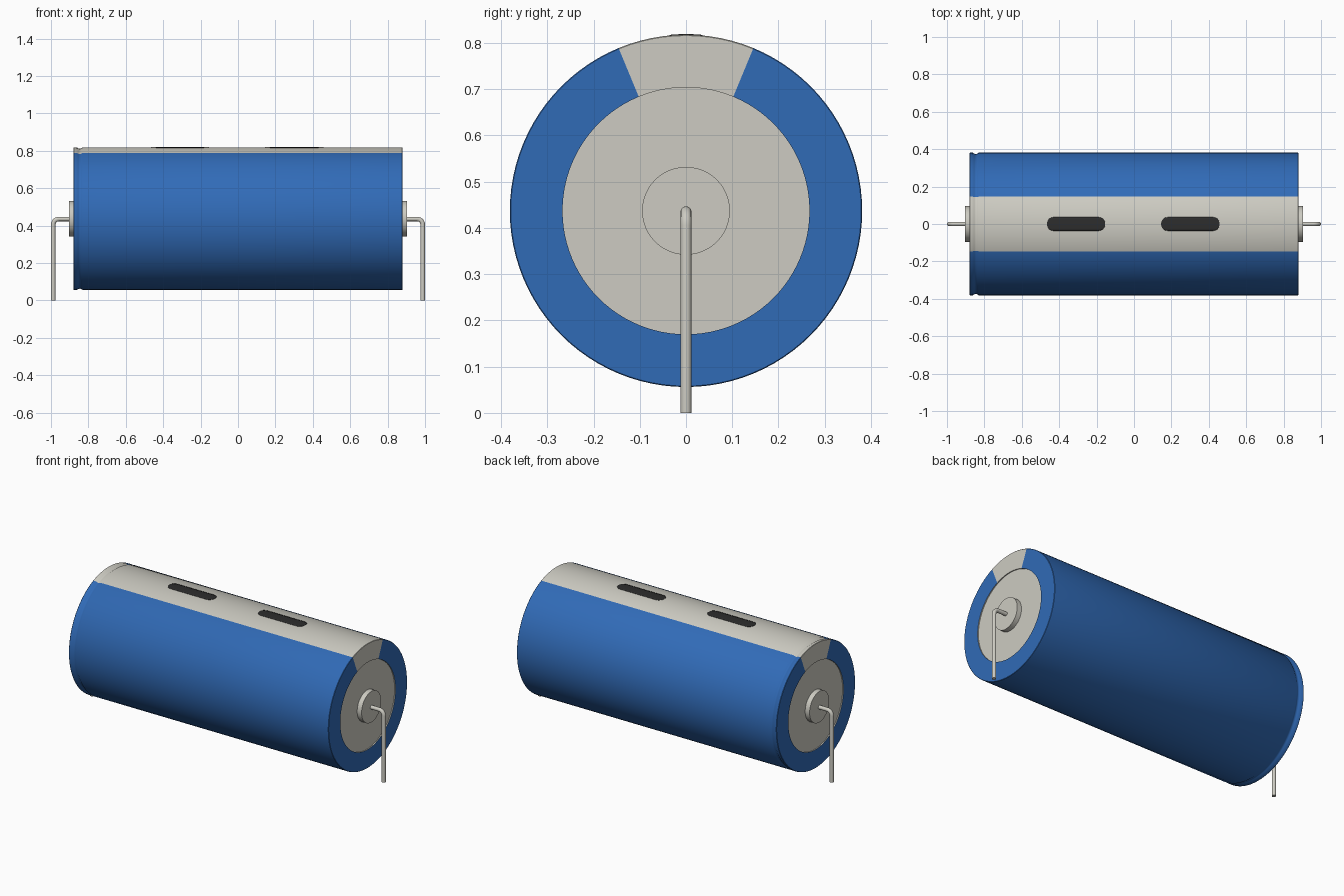
import bpy, bmesh, math
from mathutils import Vector

cube = bpy.data.objects.get("Cube")
if cube:
    bpy.data.objects.remove(cube, do_unlink=True)

AXIS_Z = 0.437      # height of the can's axis
R = 0.381           # can radius
CAP_R = 0.267       # radius of the bare end disc
END = 0.88          # half length of the can
STRIPE = math.radians(22.5)
SEG = 96


def material(name, color, metallic=0.0):
    m = bpy.data.materials.new(name)
    m.use_nodes = True
    m.diffuse_color = (*color, 1)
    m.node_tree.nodes["Principled BSDF"].inputs["Base Color"].default_value = (*color, 1)
    return m


BLUE = material("blue sleeve", (0.030, 0.145, 0.470))
GREY = material("warm light grey", (0.61, 0.60, 0.54))
DARK = material("dark marking", (0.026, 0.026, 0.026))


def finish(name, bm, mats):
    bmesh.ops.recalc_face_normals(bm, faces=bm.faces)
    me = bpy.data.meshes.new(name)
    bm.to_mesh(me)
    bm.free()
    for m in mats:
        me.materials.append(m)
    ob = bpy.data.objects.new(name, me)
    bpy.context.collection.objects.link(ob)
    smooth(ob)
    return ob


def smooth(ob):
    bpy.ops.object.select_all(action='DESELECT')
    ob.select_set(True)
    bpy.context.view_layer.objects.active = ob
    bpy.ops.object.shade_smooth_by_angle(angle=math.radians(35))


def revolve(profile, seg):
    """Turn (x, radius) points about the can's axis and close both ends."""
    bm = bmesh.new()
    rings = []
    for x, r in profile:
        rings.append([bm.verts.new((x, r * math.sin(t), AXIS_Z + r * math.cos(t)))
                      for t in (2 * math.pi * i / seg for i in range(seg))])
    for a, b in zip(rings, rings[1:]):
        for i in range(seg):
            j = (i + 1) % seg
            bm.faces.new((a[i], a[j], b[j], b[i]))
    bm.faces.new(rings[0])
    bm.faces.new(rings[-1])
    return bm


# Can: sleeve with a shallow groove near one end and slightly sunk end discs
SUNK = END - 0.006
can = revolve([(-SUNK, CAP_R), (-END, CAP_R), (-END, R - 0.002), (-END + 0.002, R),
               (-0.862, R), (-0.854, R - 0.005), (-0.846, R - 0.007),
               (-0.838, R - 0.005), (-0.830, R),
               (END - 0.002, R), (END, R - 0.002), (END, CAP_R), (SUNK, CAP_R)], SEG)
for f in can.faces:
    c = f.calc_center_median()
    angle = abs(math.atan2(c.y, c.z - AXIS_Z))
    radius = math.hypot(c.y, c.z - AXIS_Z)
    f.material_index = 1 if angle < STRIPE or radius < CAP_R + 0.001 else 0
finish("can_body", can, [BLUE, GREY])


# Minus marks: thin rounded plates wrapped over the stripe
def minus_mark(name, x0, x1, half=0.036, corner=0.033, cols=8):
    steps = [corner * (1 - math.cos(math.pi / 2 * i / 6)) for i in range(7)]
    xs = [x0 + s for s in steps] + [x1 - s for s in reversed(steps)]
    bm = bmesh.new()
    rows = []
    for x in xs:
        d = corner - min(x - x0, x1 - x, corner)
        w = half - corner + math.sqrt(max(corner ** 2 - d ** 2, 0))
        row = []
        for k in range(cols + 1):
            t = math.asin(w * (2 * k / cols - 1) / R)
            r = R + 0.0012
            row.append(bm.verts.new((x, r * math.sin(t), AXIS_Z + r * math.cos(t))))
        rows.append(row)
    for a, b in zip(rows, rows[1:]):
        for k in range(cols):
            bm.faces.new((a[k], b[k], b[k + 1], a[k + 1]))
    ob = finish(name, bm, [DARK])
    if ob.data.polygons[0].normal.z < 0:
        ob.data.flip_normals()
    mod = ob.modifiers.new("thickness", 'SOLIDIFY')
    mod.thickness = 0.003
    mod.offset = -1


minus_mark("minus_mark_right", -0.465, -0.155)
minus_mark("minus_mark_left", 0.145, 0.457)


# Bent wire lead, swept along a path with a rounded elbow
def lead(name, side):
    x_down, bend, z = 0.988, 0.03, AXIS_Z - 0.002
    pts = [Vector((0.89, 0, z))]
    for i in range(9):
        t = math.pi / 2 * i / 8
        pts.append(Vector((x_down - bend + bend * math.sin(t), 0,
                           z - bend + bend * math.cos(t))))
    pts.append(Vector((x_down, 0, 0)))
    cu = bpy.data.curves.new(name, 'CURVE')
    cu.dimensions = '3D'
    cu.bevel_depth = 0.012
    cu.bevel_resolution = 4
    cu.use_fill_caps = True
    sp = cu.splines.new('POLY')
    sp.points.add(len(pts) - 1)
    for p, v in zip(sp.points, pts):
        p.co = (v.x * side, v.y, v.z, 1)
    cu.materials.append(GREY)
    ob = bpy.data.objects.new(name, cu)
    bpy.context.collection.objects.link(ob)
    bpy.ops.object.select_all(action='DESELECT')
    ob.select_set(True)
    bpy.context.view_layer.objects.active = ob
    bpy.ops.object.convert(target='MESH')
    smooth(bpy.context.view_layer.objects.active)


# Terminal boss and lead at each end
for side, label in ((1, "left"), (-1, "right")):
    boss = revolve([(side * 0.865, 0.095), (side * 0.904, 0.095)], 48)
    finish("terminal_boss_" + label, boss, [GREY])
    lead("wire_lead_" + label, side)
